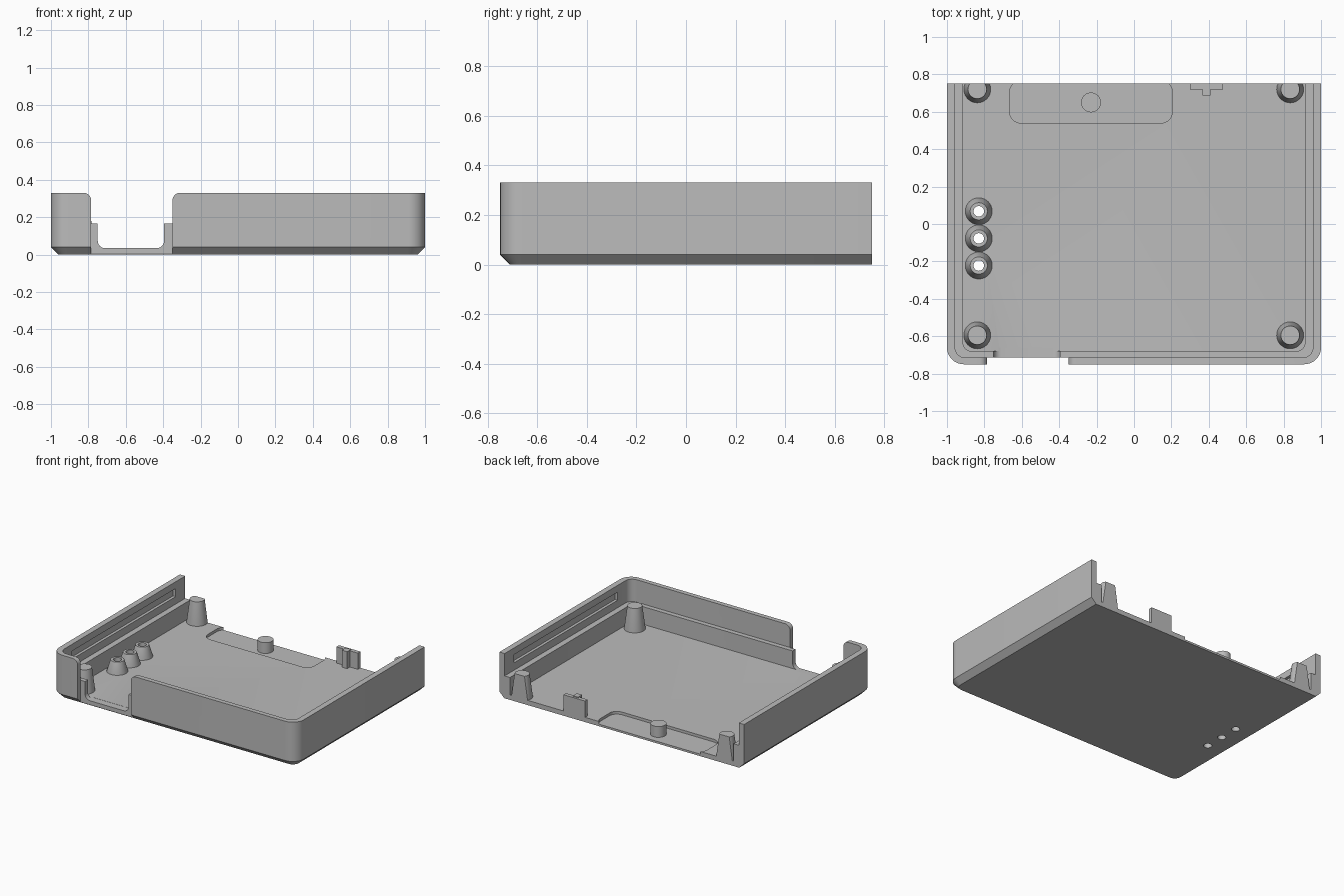
import bpy
import bmesh
from math import sin, cos, pi, radians

if "Cube" in bpy.data.objects:
    bpy.data.objects.remove(bpy.data.objects["Cube"], do_unlink=True)

BACK, TOP, FLOOR, LEDGE = 0.75, 0.33, 0.035, 0.165

grey = bpy.data.materials.new("plain grey")
grey.use_nodes = True
grey.diffuse_color = (0.5, 0.5, 0.5, 1)
grey.node_tree.nodes["Principled BSDF"].inputs["Base Color"].default_value = (0.5, 0.5, 0.5, 1)


def loft(name, loops, ring=False, clip=False):
    """Skin a stack of equal loops; cap the ends, or join them when ring is set."""
    bm = bmesh.new()
    rows = [[bm.verts.new(p) for p in loop] for loop in loops]
    pairs = list(zip(rows, rows[1:])) + ([(rows[-1], rows[0])] if ring else [])
    for a, b in pairs:
        for i in range(len(a)):
            j = (i + 1) % len(a)
            bm.faces.new((a[i], a[j], b[j], b[i]))
    if not ring:
        bm.faces.new(rows[0])
        bm.faces.new(rows[-1])
    if clip:  # trim flush with the open back
        bmesh.ops.bisect_plane(bm, geom=bm.verts[:] + bm.edges[:] + bm.faces[:],
                               plane_co=(0, BACK, 0), plane_no=(0, 1, 0), clear_outer=True)
        bmesh.ops.holes_fill(bm, edges=[e for e in bm.edges if e.is_boundary])
    bmesh.ops.recalc_face_normals(bm, faces=bm.faces[:])
    mesh = bpy.data.meshes.new(name)
    bm.to_mesh(mesh)
    bm.free()
    mesh.materials.append(grey)
    obj = bpy.data.objects.new(name, mesh)
    bpy.context.collection.objects.link(obj)
    return obj


def arc(cx, cy, r, start, end, steps=8):
    return [(cx + r * cos(radians(start + (end - start) * i / steps)),
             cy + r * sin(radians(start + (end - start) * i / steps))) for i in range(steps + 1)]


def tray(half, front, r, z, back):
    """Outline with two rounded front corners and a square back."""
    pts = ([(-half, back)] + arc(-half + r, front + r, r, 180, 270)
           + arc(half - r, front + r, r, 270, 360) + [(half, back)])
    return [(x, y, z) for x, y in pts]


def circle(x, y, r, z, n=40):
    return [(x + r * cos(2 * pi * i / n), y + r * sin(2 * pi * i / n), z) for i in range(n)]


def lathe(name, x, y, profile, **options):
    return loft(name, [circle(x, y, r, z) for r, z in profile], **options)


def box(name, x0, x1, y0, y1, z0, z1):
    base = [(x0, y0), (x1, y0), (x1, y1), (x0, y1)]
    return loft(name, [[(x, y, z) for x, y in base] for z in (z0, z1)])


def cut(target, cutter):
    mod = target.modifiers.new("cut", "BOOLEAN")
    mod.operation = "DIFFERENCE"
    mod.solver = "EXACT"
    mod.object = cutter
    bpy.context.view_layer.update()
    evaluated = target.evaluated_get(bpy.context.evaluated_depsgraph_get())
    mesh = bpy.data.meshes.new_from_object(evaluated)
    target.modifiers.clear()
    target.data = mesh
    bpy.data.objects.remove(cutter, do_unlink=True)


# Case shell: chamfered base, rounded front corners, open back
shell = loft("case_shell", [tray(0.96, -0.71, 0.05, 0, BACK),
                            tray(1, -0.75, 0.09, 0.04, BACK),
                            tray(1, -0.75, 0.09, TOP, BACK)])

# Inner cavity, thicker below the ledge
cut(shell, loft("lower_cavity", [tray(0.914, -0.68, 0.045, z, 1) for z in (FLOOR, 0.5)]))
cut(shell, loft("upper_cavity", [tray(0.957, -0.715, 0.055, z, 1) for z in (LEDGE, 0.5)]))

# Front opening: outer skin with rounded top corners
L, R, r = -0.785, -0.35, 0.04
opening = ([(L, -0.1), (R, -0.1)] + arc(R + r, TOP - r, r, 180, 90)
           + [(R + r, 0.5), (L - r, 0.5)] + arc(L - r, TOP - r, r, 90, 0))
cut(shell, loft("outer_opening", [[(x, y, z) for x, z in opening] for y in (-0.9, -0.714)]))

# Front opening: narrower rounded notch in the ledge
L, R, low = -0.75, -0.395, FLOOR - 0.001
notch = ([(L, 0.5)] + arc(L + r, low + r, r, 180, 270)
         + arc(R - r, low + r, r, 270, 360) + [(R, 0.5)])
cut(shell, loft("ledge_notch", [[(x, y, z) for x, z in notch] for y in (-0.9, -0.66)]))

# Long grooves inside both side walls
for s in (-1, 1):
    x0, x1 = sorted((s * 0.93, s * 0.978))
    cut(shell, box("side_groove", x0, x1, -0.57, 0.64, 0.22, 0.28))

# Rounded floor recess at the back
L, R, F, B, r = -0.665, 0.205, 0.54, 0.765, 0.06
recess = (arc(L + r, F + r, r, 180, 270) + arc(R - r, F + r, r, 270, 360)
          + arc(R - r, B - r, r, 0, 90) + arc(L + r, B - r, r, 90, 180))
cut(shell, loft("floor_recess", [[(x, y, z) for x, y in recess] for z in (0.015, 0.1)]))

# Row of short hollow bosses with holes through the floor
for i, y in enumerate((0.068, -0.077, -0.222)):
    cut(shell, lathe("floor_hole", -0.83, y, [(0.028, -0.1), (0.028, 0.1)]))
    lathe(f"hollow_boss_{i + 1}", -0.83, y,
          [(0.028, 0.02), (0.072, 0.02), (0.072, FLOOR), (0.046, 0.12), (0.028, 0.12)], ring=True)

# Four tapered corner posts, the back pair trimmed flush
for side, x in (("left", 0.835), ("right", -0.838)):
    for end, y in (("front", -0.595), ("back", 0.72)):
        lathe(f"{end}_{side}_post", x, y, [(0.072, 0.02), (0.072, FLOOR), (0.05, 0.205)],
              clip=end == "back")

# Peg standing in the recess
lathe("recess_peg", -0.23, 0.65, [(0.053, 0.01), (0.053, 0.095)])

# Back clip plate with rib
box("back_clip", 0.3, 0.475, 0.72, BACK, 0.02, 0.155)
box("back_clip_rib", 0.367, 0.41, 0.688, 0.735, 0.02, 0.16)

# Smooth rounded surfaces, keep hard edges
bpy.ops.object.select_all(action="DESELECT")
for obj in bpy.context.collection.objects:
    if obj.type == "MESH" and grey.name in obj.data.materials:
        obj.select_set(True)
        bpy.context.view_layer.objects.active = obj
bpy.ops.object.shade_smooth_by_angle(angle=radians(30))
